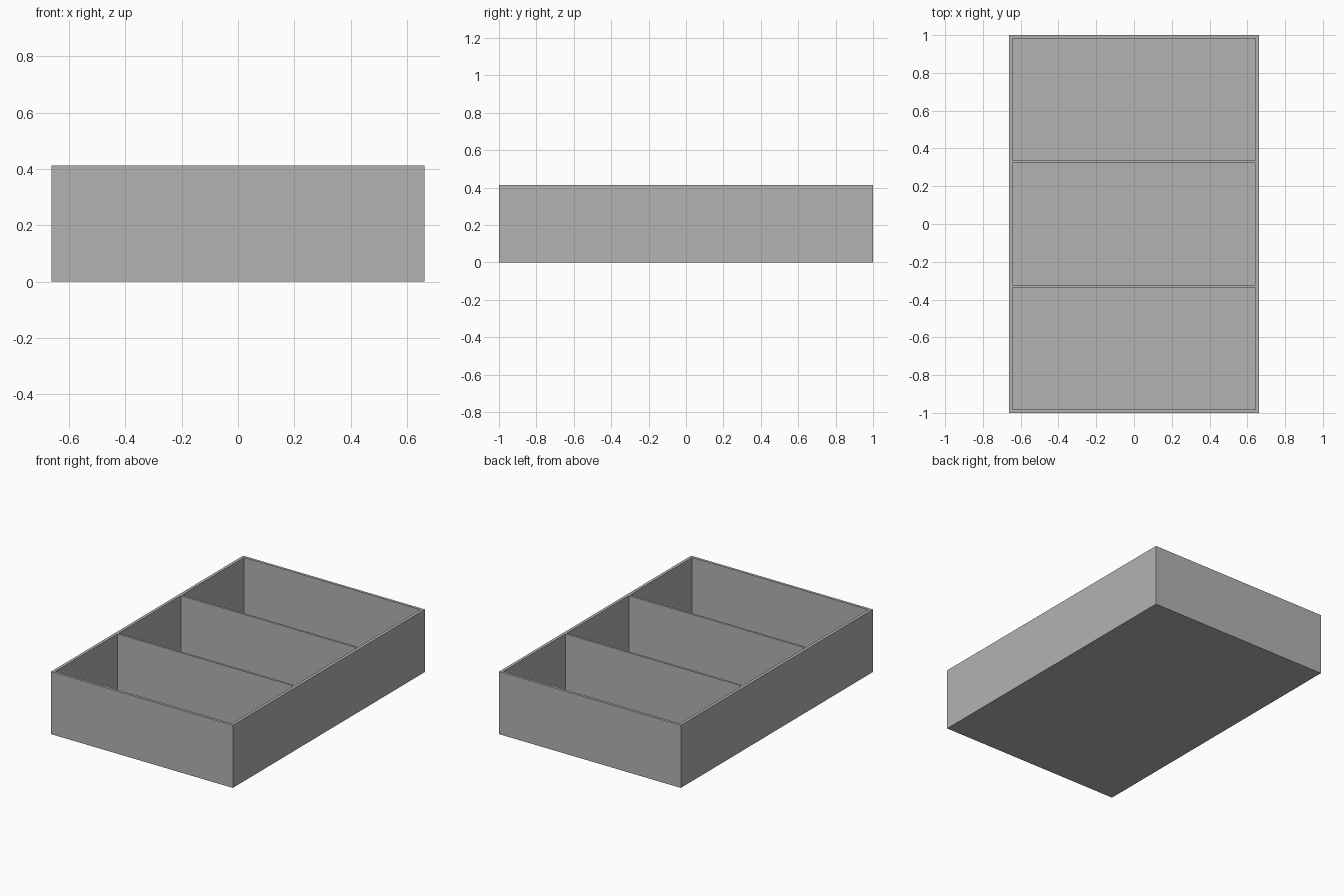
import bpy
import bmesh

# Remove the default cube
cube = bpy.data.objects.get("Cube")
if cube:
    bpy.data.objects.remove(cube, do_unlink=True)

WIDTH, LENGTH, HEIGHT = 1.325, 2.0, 0.413
SIDE_WALL, END_WALL, DIVIDER, FLOOR = 0.02, 0.0175, 0.0145, 0.0165
COMPARTMENTS = 3

# Plain grey for the whole tray
GREY = (0.45, 0.45, 0.45, 1.0)
grey = bpy.data.materials.new("plain_grey")
grey.use_nodes = True
grey.diffuse_color = GREY
grey.node_tree.nodes["Principled BSDF"].inputs["Base Color"].default_value = GREY

# Grid lines of the compartments in plan
inner = LENGTH - 2 * END_WALL
cell = (inner - (COMPARTMENTS - 1) * DIVIDER) / COMPARTMENTS
xs = [-WIDTH / 2, -WIDTH / 2 + SIDE_WALL, WIDTH / 2 - SIDE_WALL, WIDTH / 2]
ys = [-LENGTH / 2]
for i in range(COMPARTMENTS):
    start = -LENGTH / 2 + END_WALL + i * (cell + DIVIDER)
    ys += [start, start + cell]
ys.append(LENGTH / 2)

bm = bmesh.new()


def quad(*corners):
    bm.faces.new([bm.verts.new(c) for c in corners])


# Rim, divider tops, compartment floors and underside
for i in range(len(xs) - 1):
    for j in range(len(ys) - 1):
        x0, x1, y0, y1 = xs[i], xs[i + 1], ys[j], ys[j + 1]
        pocket = i == 1 and j % 2 == 1
        z = FLOOR if pocket else HEIGHT
        quad((x0, y0, z), (x1, y0, z), (x1, y1, z), (x0, y1, z))
        quad((x0, y0, 0), (x0, y1, 0), (x1, y1, 0), (x1, y0, 0))
        # Inner compartment walls
        if pocket:
            ring = [(x0, y0), (x0, y1), (x1, y1), (x1, y0)]
            for a, b in zip(ring, ring[1:] + ring[:1]):
                quad((*a, FLOOR), (*b, FLOOR), (*b, HEIGHT), (*a, HEIGHT))

# Outer walls, split to match the rim
for a, b in zip(xs, xs[1:]):
    for y in (ys[0], ys[-1]):
        quad((a, y, 0), (b, y, 0), (b, y, HEIGHT), (a, y, HEIGHT))
for a, b in zip(ys, ys[1:]):
    for x in (xs[0], xs[-1]):
        quad((x, a, 0), (x, b, 0), (x, b, HEIGHT), (x, a, HEIGHT))

# Weld into one closed shell and merge flat areas
bmesh.ops.remove_doubles(bm, verts=bm.verts, dist=0.0001)
bmesh.ops.recalc_face_normals(bm, faces=bm.faces)
bmesh.ops.dissolve_limit(bm, angle_limit=0.01, verts=bm.verts, edges=bm.edges)

mesh = bpy.data.meshes.new("divided_tray")
bm.to_mesh(mesh)
bm.free()
mesh.materials.append(grey)
tray = bpy.data.objects.new("divided_tray", mesh)
bpy.context.collection.objects.link(tray)
